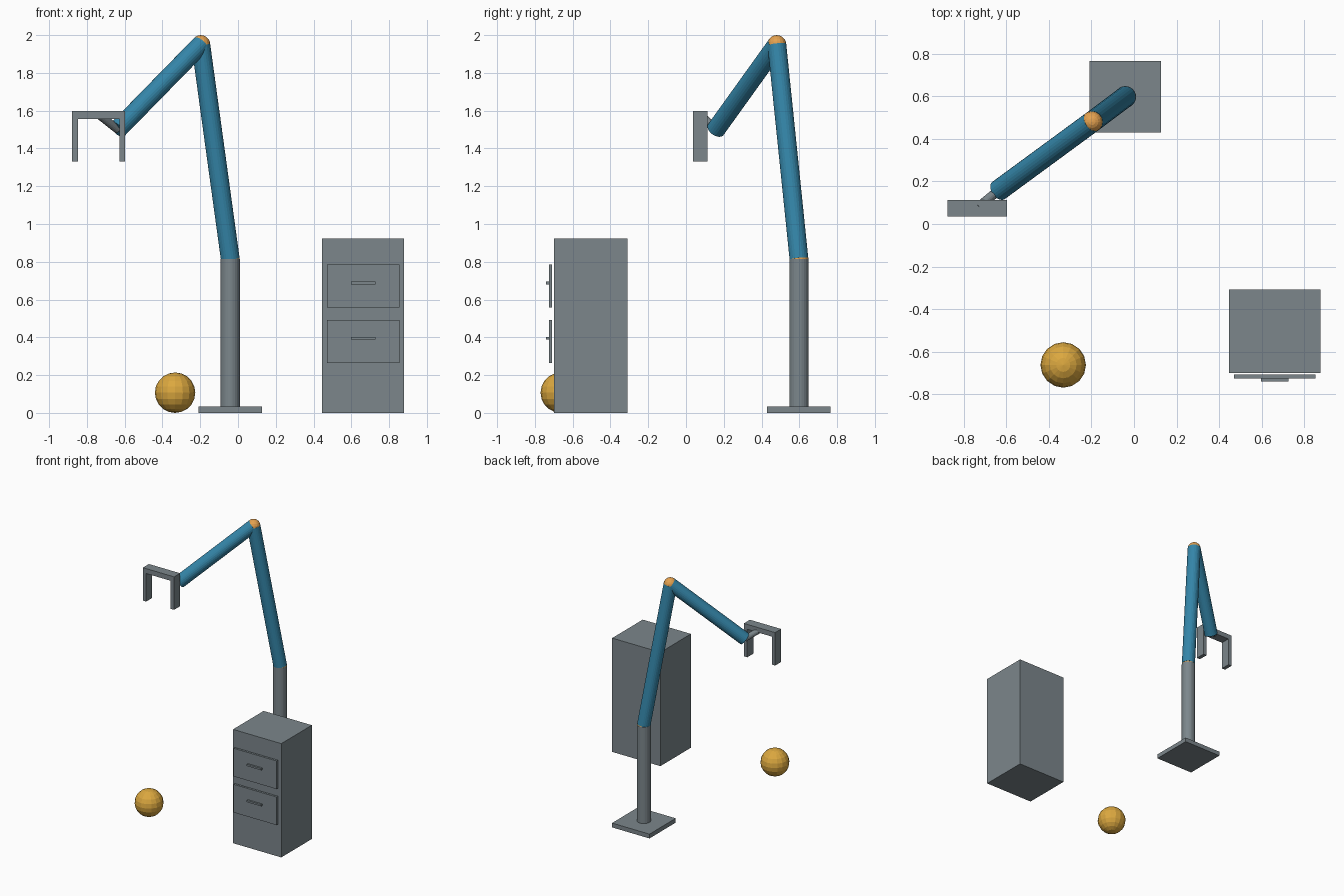
import bpy
from mathutils import Vector

if "Cube" in bpy.data.objects:
    bpy.data.objects.remove(bpy.data.objects["Cube"])


def material(name, rgb):
    m = bpy.data.materials.new(name)
    m.diffuse_color = (*rgb, 1)
    m.use_nodes = True
    m.node_tree.nodes["Principled BSDF"].inputs["Base Color"].default_value = m.diffuse_color
    return m


GREY = material("steel grey", (0.20, 0.24, 0.26))
BLUE = material("arm blue", (0.035, 0.24, 0.40))
ORANGE = material("joint orange", (0.78, 0.36, 0.08))
GOLD = material("ball gold", (0.71, 0.39, 0.05))


def finish(name, mat):
    o = bpy.context.object
    o.name = name
    o.data.materials.append(mat)
    return o


def box(name, mat, x, y, z):
    """Box from (min, max) ranges."""
    r = (x, y, z)
    bpy.ops.mesh.primitive_cube_add(size=1, location=[(a + b) / 2 for a, b in r])
    o = finish(name, mat)
    o.scale = [b - a for a, b in r]
    bpy.ops.object.transform_apply(location=False, rotation=False, scale=True)


def rod(name, mat, a, b, radius, sides=24):
    """Cylinder between two points."""
    a, b = Vector(a), Vector(b)
    d = b - a
    bpy.ops.mesh.primitive_cylinder_add(vertices=sides, radius=radius, depth=d.length,
                                        location=(a + b) / 2)
    o = finish(name, mat)
    o.rotation_euler = d.to_track_quat('Z', 'Y').to_euler()


def ball(name, mat, centre, radius):
    bpy.ops.mesh.primitive_uv_sphere_add(segments=16, ring_count=10, radius=radius,
                                         location=centre)
    finish(name, mat)


# Arm joints, all in one vertical plane
shoulder = (-0.041, 0.598, 0.815)
elbow = (-0.197, 0.481, 1.95)
wrist = (-0.637, 0.158, 1.50)
palm = (-0.738, 0.075, 1.58)

# Pedestal
box("base_plate", GREY, (-0.209, 0.127), (0.43, 0.766), (0, 0.035))
rod("column", GREY, (-0.041, 0.598, 0.03), shoulder, 0.051)

# Arm
ball("shoulder_joint", ORANGE, shoulder, 0.05)
rod("upper_arm", BLUE, shoulder, elbow, 0.05)
ball("elbow_joint", ORANGE, elbow, 0.05)
rod("forearm", BLUE, elbow, wrist, 0.05)
rod("wrist_link", GREY, wrist, palm, 0.022, 16)

# Gripper
gy = (0.036, 0.113)
box("gripper_palm", GREY, (-0.878, -0.598), gy, (1.557, 1.597))
for side, x in (("left", -0.878), ("right", -0.628)):
    box(f"{side}_finger", GREY, (x, x + 0.03), gy, (1.33, 1.557))

# Cabinet with two drawer fronts standing just off the front
box("cabinet_body", GREY, (0.446, 0.878), (-0.70, -0.309), (0, 0.922))
for level, z in (("lower", 0.265), ("upper", 0.557)):
    box(f"{level}_drawer", GREY, (0.47, 0.854), (-0.726, -0.709), (z, z + 0.228))
    box(f"{level}_handle", GREY, (0.597, 0.727), (-0.741, -0.726), (z + 0.124, z + 0.138))

# Ball on the floor
ball("floor_ball", GOLD, (-0.333, -0.663, 0.107), 0.107)
